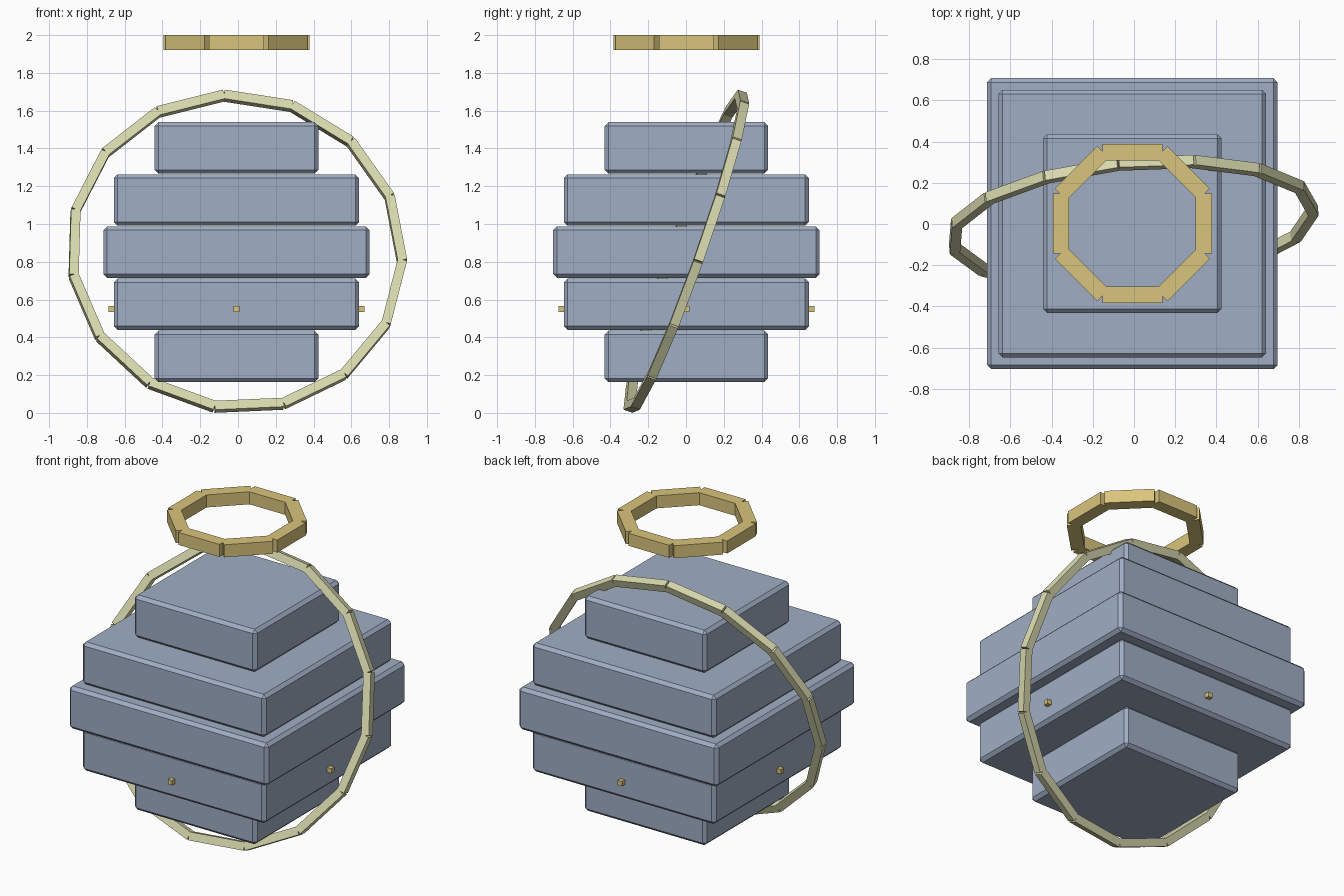
import bpy
from math import cos, sin, pi, radians
from mathutils import Matrix, Vector

cube = bpy.data.objects.get("Cube")
if cube:
    bpy.data.objects.remove(cube, do_unlink=True)

CENTRE = Vector((-0.008, 0.002, 0.851))


def material(name, rgb):
    m = bpy.data.materials.new(name)
    m.use_nodes = True
    colour = (*rgb, 1)
    m.diffuse_color = colour
    m.node_tree.nodes["Principled BSDF"].inputs["Base Color"].default_value = colour
    return m


slate = material("slate blue", (0.35, 0.42, 0.55))
gold = material("gold", (0.70, 0.56, 0.20))
ivory = material("pale ivory", (0.70, 0.71, 0.43))


def box(name, size, matrix, mat, bevel=0):
    bpy.ops.mesh.primitive_cube_add(size=1)
    ob = bpy.context.object
    ob.name = name
    ob.data.transform(Matrix.Diagonal((*size, 1)))
    ob.matrix_world = matrix
    ob.data.materials.append(mat)
    if bevel:
        mod = ob.modifiers.new("chamfer", "BEVEL")
        mod.width = bevel
        mod.segments = 1
    return ob


def segmented_ring(name, count, radius, thick, length, frame, phase, mat):
    """Ring of straight bars, radius measured to the middle of each bar."""
    for i in range(count):
        a = phase + 2 * pi * i / count
        local = Matrix.Rotation(a, 4, "Z") @ Matrix.Translation((radius, 0, 0))
        box(f"{name}_{i + 1}", (thick, length, thick), frame @ local, mat)


# Stacked body slabs, widest in the middle
for i, half in enumerate((0.433, 0.649, 0.705, 0.649, 0.433)):
    pos = CENTRE + Vector((0, 0, (i - 2) * 0.276))
    box(f"body_slab_{i + 1}", (2 * half, 2 * half, 0.272),
        Matrix.Translation(pos), slate, 0.02)

# Small studs on the four sides of the second slab
for i in range(4):
    a = i * pi / 2
    pos = CENTRE + Vector((0.6625 * cos(a), 0.6625 * sin(a), -0.301))
    box(f"side_stud_{i + 1}", (0.031,) * 3, Matrix.Translation(pos), gold)

# Floating octagonal halo
halo_frame = Matrix.Translation((CENTRE.x, CENTRE.y, 1.96))
segmented_ring("halo_bar", 8, 0.346, 0.08, 0.29, halo_frame, 0, gold)

# Large tilted orbit ring
normal = Vector((0.09, -1, 0.355)).normalized()
across = Vector((1, 0, 0))
across = (across - normal * across.dot(normal)).normalized()
up = normal.cross(across)
orbit_frame = Matrix.Translation(CENTRE) @ Matrix((across, up, normal)).transposed().to_4x4()
sides = 15
segmented_ring("orbit_bar", sides, 0.88 * cos(pi / sides), 0.05,
               2 * 0.88 * sin(pi / sides), orbit_frame,
               radians(-1.6) + pi / sides, ivory)
